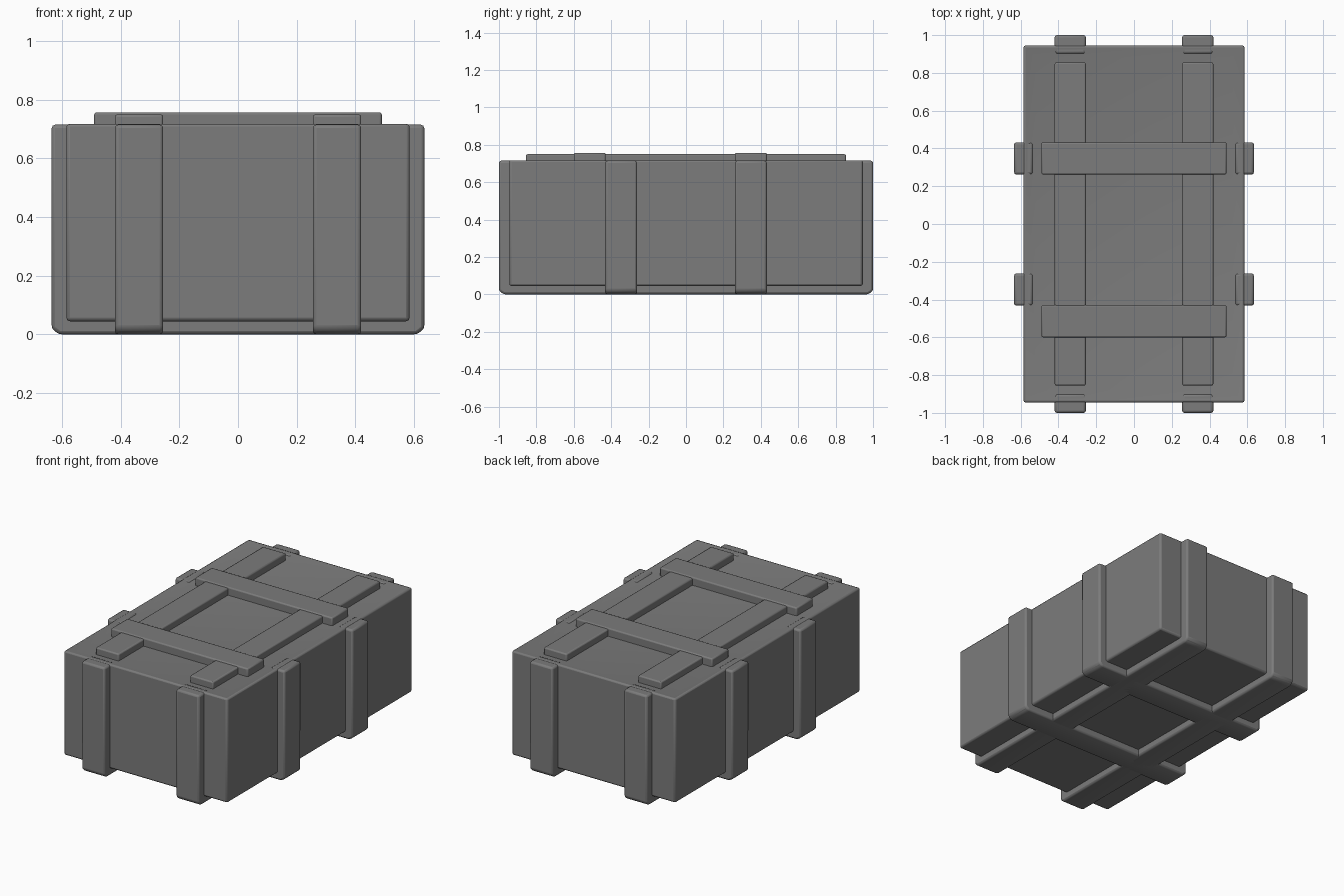
import bpy, bmesh, math
from mathutils import Matrix

cube = bpy.data.objects.get("Cube")
if cube:
    bpy.data.objects.remove(cube)

grey = bpy.data.materials.new("dull_grey")
grey.use_nodes = True
colour = (0.2, 0.2, 0.2, 1)
grey.diffuse_color = colour
grey.node_tree.nodes["Principled BSDF"].inputs["Base Color"].default_value = colour


def finish(name, bm, bevel):
    """Turn a bmesh into a bevelled, smooth shaded object."""
    bmesh.ops.recalc_face_normals(bm, faces=bm.faces)
    mesh = bpy.data.meshes.new(name)
    bm.to_mesh(mesh)
    bm.free()
    mesh.materials.append(grey)
    obj = bpy.data.objects.new(name, mesh)
    bpy.context.collection.objects.link(obj)
    mod = obj.modifiers.new("soft_edges", "BEVEL")
    mod.width = bevel
    mod.segments = 2
    mod.limit_method = "ANGLE"
    bpy.ops.object.select_all(action="DESELECT")
    obj.select_set(True)
    bpy.context.view_layer.objects.active = obj
    bpy.ops.object.shade_smooth_by_angle(angle=math.radians(40))
    return obj


def box_mesh(x0, x1, y0, y1, z0, z1):
    bm = bmesh.new()
    bmesh.ops.create_cube(bm, size=1)
    bmesh.ops.scale(bm, verts=bm.verts, vec=(x1 - x0, y1 - y0, z1 - z0))
    bmesh.ops.translate(bm, verts=bm.verts,
                        vec=((x0 + x1) / 2, (y0 + y1) / 2, (z0 + z1) / 2))
    return bm


# Crate body with a rim around a shallow recess
bm = box_mesh(-0.585, 0.585, -0.945, 0.945, 0.045, 0.72)
top = max(bm.faces, key=lambda f: f.calc_center_median().z)
bmesh.ops.inset_region(bm, faces=[top], thickness=0.09)
bmesh.ops.translate(bm, verts=top.verts, vec=(0, 0, -0.015))
finish("crate_body", bm, 0.012)


def hoop(name, reach, near, far, along_x):
    """U-shaped strap running up both sides and under the crate."""
    half = [(reach - 0.025, 0), (reach, 0.02), (reach, 0.715),
            (reach - 0.1, 0.715), (reach - 0.1, 0.1)]
    profile = half + [(-a, z) for a, z in reversed(half)]
    bm = bmesh.new()
    face = bm.faces.new([bm.verts.new((near, a, z)) for a, z in profile])
    ext = bmesh.ops.extrude_face_region(bm, geom=[face])
    moved = [g for g in ext["geom"] if isinstance(g, bmesh.types.BMVert)]
    bmesh.ops.translate(bm, verts=moved, vec=(far - near, 0, 0))
    if along_x:
        bm.transform(Matrix.Rotation(math.pi / 2, 4, "Z"))
    finish(name, bm, 0.012)


# Straps around the outside
for side, word in ((1, "left"), (-1, "right")):
    hoop("long_strap_" + word, 1.0, side * 0.255, side * 0.42, False)
for side, word in ((1, "back"), (-1, "front")):
    hoop("cross_strap_" + word, 0.635, side * 0.262, side * 0.432, True)

# Raised lid ribs: two runners and two cross bars
for side, word in ((1, "left"), (-1, "right")):
    a, b = sorted((side * 0.255, side * 0.42))
    finish("lid_runner_" + word, box_mesh(a, b, -0.855, 0.855, 0.68, 0.75), 0.008)
for y, word in ((0.262, "back"), (-0.6, "front")):
    finish("lid_bar_" + word, box_mesh(-0.49, 0.49, y, y + 0.17, 0.68, 0.757), 0.008)
